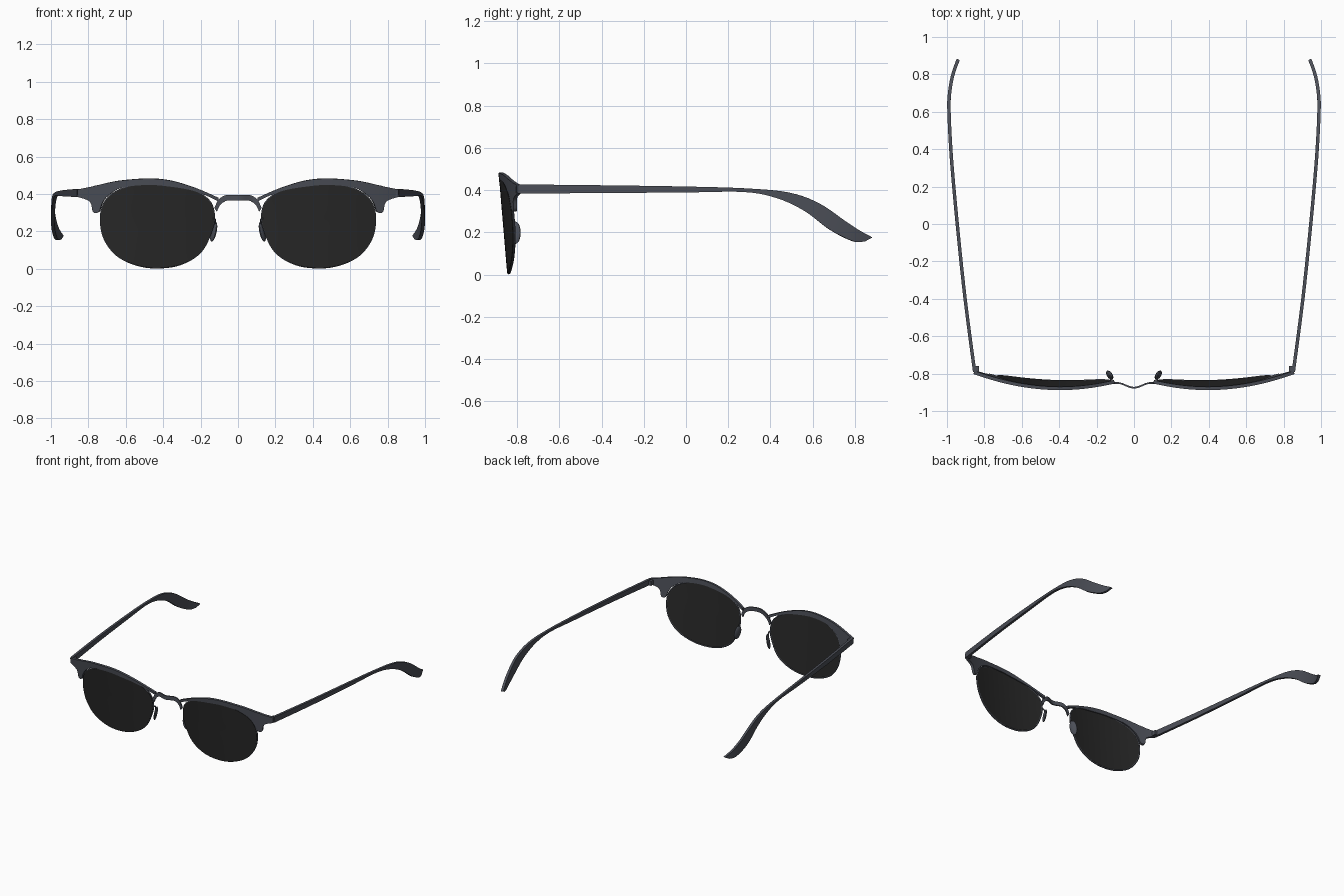
import bpy, bmesh, math
from mathutils import Vector

if "Cube" in bpy.data.objects:
    bpy.data.objects.remove(bpy.data.objects["Cube"], do_unlink=True)


def material(name, colour):
    m = bpy.data.materials.new(name)
    m.use_nodes = True
    m.diffuse_color = (*colour, 1)
    bsdf = next(n for n in m.node_tree.nodes if n.type == 'BSDF_PRINCIPLED')
    bsdf.inputs["Base Color"].default_value = (*colour, 1)
    return m


FRAME = material("slate grey frame", (0.07, 0.076, 0.094))
LENS = material("dark lens", (0.021, 0.021, 0.021))
PARTS = []


def smooth(points, steps=5, closed=False):
    """Catmull-Rom samples through the points."""
    p = [Vector(q) for q in points]
    n = len(p)
    at = (lambda i: p[i % n]) if closed else (lambda i: p[min(max(i, 0), n - 1)])
    out = []
    for i in range(n if closed else n - 1):
        a, b, c, d = at(i - 1), at(i), at(i + 1), at(i + 2)
        for k in range(steps):
            t = k / steps
            out.append(0.5 * (2 * b + (c - a) * t + (2 * a - 5 * b + 4 * c - d) * t * t
                              + (3 * b - a - 3 * c + d) * t ** 3))
    return out if closed else out + [p[-1]]


def front_y(x, z):
    """Wrapped and tilted surface shared by the lenses and brows."""
    return -0.88 + 0.36 * (x - 0.38) ** 2 + 0.085 * (0.45 - z)


def finish(obj, mat, thickness=0):
    """Mirror to the other side, then thicken."""
    obj.data.materials.append(mat)
    mirror = obj.modifiers.new("mirror", 'MIRROR')
    mirror.merge_threshold = 0.0005
    if thickness:
        solid = obj.modifiers.new("thickness", 'SOLIDIFY')
        solid.thickness = thickness
        solid.offset = 0
    PARTS.append(obj)


def add_mesh(name, bm, mat, thickness=0):
    bmesh.ops.recalc_face_normals(bm, faces=bm.faces)
    mesh = bpy.data.meshes.new(name)
    bm.to_mesh(mesh)
    bm.free()
    obj = bpy.data.objects.new(name, mesh)
    bpy.context.collection.objects.link(obj)
    finish(obj, mat, thickness)


def strip(name, pairs, place, thickness, steps=5):
    """Sheet between two edges; each pair is (a, b) top then (a, b) bottom."""
    bm = bmesh.new()
    last = None
    for q in smooth(pairs, steps):
        top, low = q.xy, q.zw
        row = [bm.verts.new(place(*top.lerp(low, t / 2))) for t in range(3)]
        if last:
            for i in range(2):
                bm.faces.new((last[i], row[i], row[i + 1], last[i + 1]))
        last = row
    add_mesh(name, bm, FRAME, thickness)


def wire(name, points, radius, closed=False):
    curve = bpy.data.curves.new(name, 'CURVE')
    curve.dimensions = '3D'
    curve.bevel_depth = radius
    curve.bevel_resolution = 1
    curve.use_fill_caps = True
    spline = curve.splines.new('POLY')
    spline.points.add(len(points) - 1)
    for p, q in zip(spline.points, points):
        p.co = (*q, 1)
    spline.use_cyclic_u = closed
    obj = bpy.data.objects.new(name, curve)
    bpy.context.collection.objects.link(obj)
    finish(obj, FRAME)


# Lenses: concentric rings laid on the wrapped surface
outline = smooth([(.465, .455), (.6, .435), (.695, .38), (.733, .29), (.718, .17),
                  (.65, .075), (.545, .022), (.43, .006), (.305, .025), (.2, .09),
                  (.143, .2), (.128, .29), (.16, .37), (.27, .43)], 5, True)
centre = Vector((.43, .25))
bm = bmesh.new()
hub = bm.verts.new((centre.x, front_y(*centre), centre.y))
count = len(outline)
previous = None
for r in range(1, 7):
    ring = []
    for p in outline:
        q = centre.lerp(p, r / 6)
        ring.append(bm.verts.new((q.x, front_y(*q), q.y)))
    for i in range(count):
        j = (i + 1) % count
        if previous:
            bm.faces.new((previous[i], ring[i], ring[j], previous[j]))
        else:
            bm.faces.new((hub, ring[i], ring[j]))
    previous = ring
add_mesh("lenses", bm, LENS, 0.01)

# Thin wire rims
wire("lens_rims", [(p.x, front_y(*p) + .003, p.y) for p in outline], 0.005, True)

# Brow bars with the outer lug
strip("brow_bars",
      [(.105, .38, .105, .36), (.176, .412, .176, .394), (.257, .443, .257, .422),
       (.365, .473, .365, .44), (.48, .483, .48, .449), (.62, .473, .62, .434),
       (.695, .46, .695, .39), (.725, .453, .725, .35), (.742, .449, .742, .305),
       (.77, .443, .773, .305), (.788, .438, .79, .36), (.855, .425, .855, .385)],
      lambda x, z: (x, front_y(x, z) + .003, z), 0.018, 4)

# Nose bridge, bowed forward in the middle
strip("bridge",
      [(0, .395, 0, .365), (.055, .395, .05, .366), (.085, .385, .075, .358),
       (.108, .365, .098, .337), (.126, .325, .113, .305)],
      lambda x, z: (x, -.8625 - .0125 * math.cos(math.pi * min(x / .09, 1)), z), 0.009)

# Temples with dropped, inward-curving ends
bend = smooth([(-.82, .848), (-.4, .903), (0, .945), (.35, .976), (.6, .989),
               (.7, .986), (.8, .968), (.9, .932)], 8)


def temple_x(y):
    for a, b in zip(bend, bend[1:]):
        if y <= b.x:
            return a.y + (b.y - a.y) * (y - a.x) / (b.x - a.x)
    return bend[-1].y


strip("temples",
      [(-.79, .427, -.79, .384), (-.4, .423, -.4, .386), (0, .417, 0, .389),
       (.29, .408, .275, .391), (.49, .388, .43, .362), (.63, .338, .56, .302),
       (.75, .256, .68, .213), (.82, .209, .79, .158), (.88, .176, .845, .157)],
      lambda y, z: (temple_x(y), y, z), 0.018)

# Hinge blocks
bm = bmesh.new()
bmesh.ops.create_cube(bm, size=1)
bmesh.ops.scale(bm, vec=(.022, .045, .034), verts=bm.verts)
bmesh.ops.translate(bm, vec=(.839, -.782, .403), verts=bm.verts)
add_mesh("hinges", bm, FRAME)

# Nose pads and their arms
bm = bmesh.new()
bmesh.ops.create_uvsphere(bm, u_segments=16, v_segments=10, radius=1)
bmesh.ops.scale(bm, vec=(.013, .025, .053), verts=bm.verts)
for v in bm.verts:
    x, y, z = v.co
    v.co = (.13 + x + .4 * y + .2 * (.0 - z), -.808 + y, .198 + z)
add_mesh("nose_pads", bm, FRAME)
wire("pad_arms", smooth([(.135, -.847, .27), (.122, -.83, .262), (.124, -.815, .24),
                         (.132, -.806, .21)], 4), 0.005)

# Apply modifiers and shade
bpy.ops.object.select_all(action='DESELECT')
for obj in PARTS:
    obj.select_set(True)
bpy.context.view_layer.objects.active = PARTS[0]
bpy.ops.object.convert(target='MESH')
bpy.ops.object.shade_smooth_by_angle(angle=math.radians(35))
